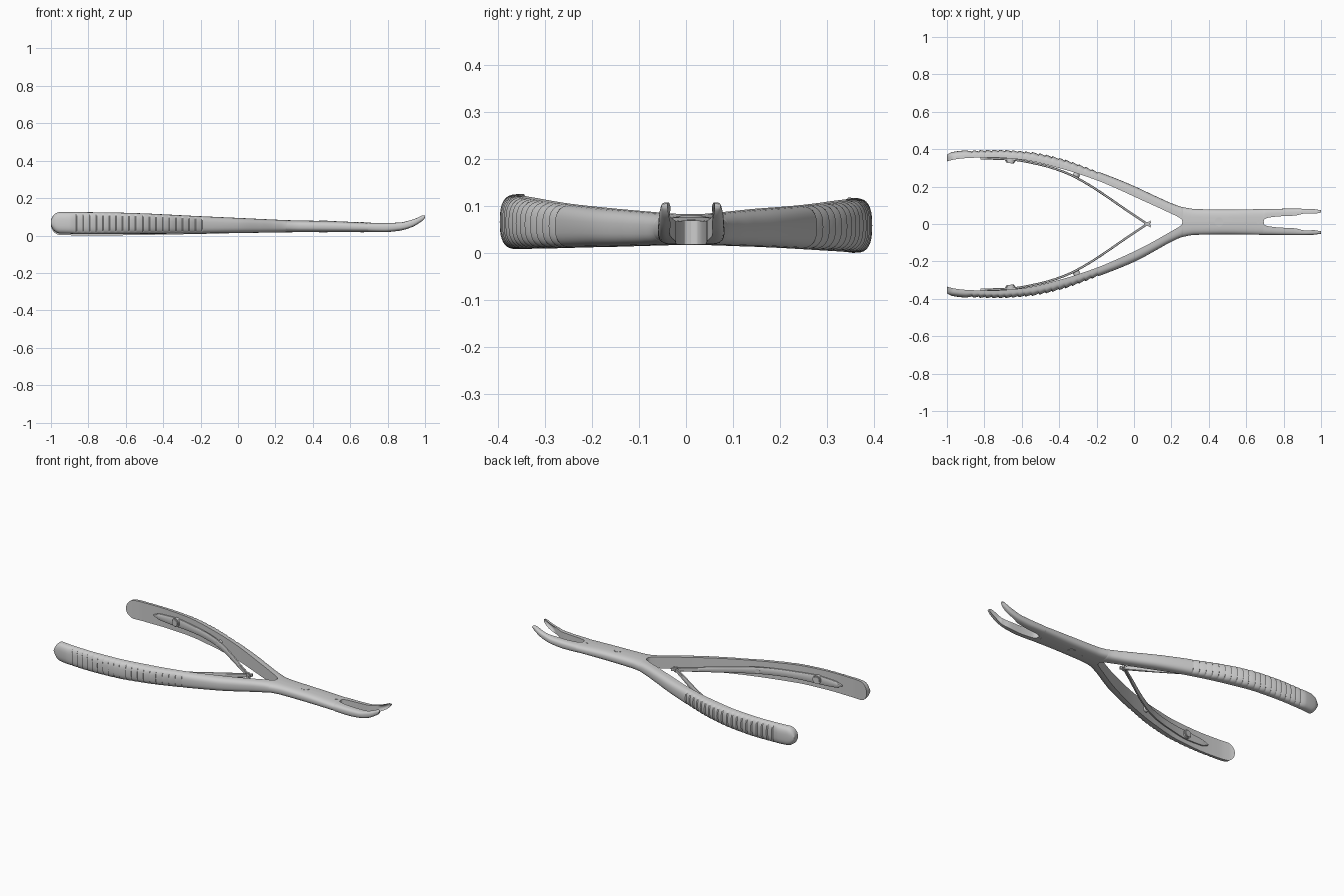
import bpy, bmesh, math
from mathutils import Matrix, Vector

if "Cube" in bpy.data.objects:
    bpy.data.objects.remove(bpy.data.objects["Cube"])


def curve(table):
    """Smooth monotone interpolation through (x, value) pairs."""
    xs, ys = zip(*table)
    d = [(ys[i + 1] - ys[i]) / (xs[i + 1] - xs[i]) for i in range(len(xs) - 1)]
    m = [d[0]]
    for a, b in zip(d, d[1:]):
        m.append(2 * a * b / (a + b) if a * b > 0 else 0)
    m.append(d[-1])

    def f(x):
        x = min(max(x, xs[0]), xs[-1])
        i = max(k for k in range(len(d)) if xs[k] <= x)
        h = xs[i + 1] - xs[i]
        t = (x - xs[i]) / h
        return ((2 * t**3 - 3 * t**2 + 1) * ys[i] + (t**3 - 2 * t**2 + t) * h * m[i]
                + (3 * t**2 - 2 * t**3) * ys[i + 1] + (t**3 - t**2) * h * m[i + 1])
    return f


def finish(name, bm, angle=40):
    bmesh.ops.recalc_face_normals(bm, faces=bm.faces)
    me = bpy.data.meshes.new(name)
    bm.to_mesh(me)
    bm.free()
    ob = bpy.data.objects.new(name, me)
    bpy.context.collection.objects.link(ob)
    bpy.ops.object.select_all(action='DESELECT')
    ob.select_set(True)
    bpy.context.view_layer.objects.active = ob
    bpy.ops.object.shade_smooth_by_angle(angle=math.radians(angle))
    return ob


def loft(name, rings, angle=40):
    bm = bmesh.new()
    loops = [[bm.verts.new(p) for p in r] for r in rings]
    n = len(loops[0])
    for a, b in zip(loops, loops[1:]):
        for i in range(n):
            bm.faces.new((a[i], a[(i + 1) % n], b[(i + 1) % n], b[i]))
    bm.faces.new(loops[0])
    bm.faces.new(loops[-1])
    return finish(name, bm, angle)


def disc(name, center, axis, radius, depth, bevel=0.003):
    bm = bmesh.new()
    rot = Vector((0, 0, 1)).rotation_difference(Vector(axis)).to_matrix().to_4x4()
    bmesh.ops.create_cone(bm, cap_ends=True, segments=28, radius1=radius, radius2=radius,
                          depth=depth, matrix=Matrix.Translation(center) @ rot)
    rims = [e for e in bm.edges if any(len(f.verts) > 4 for f in e.link_faces)]
    bmesh.ops.bevel(bm, geom=rims, offset=bevel, segments=2, affect='EDGES')
    return finish(name, bm)


# profile of one half: distance of outer and inner side from the middle, bottom and top heights
outer = curve([(-1, .372), (-.97, .385), (-.9, .393), (-.72, .397), (-.55, .385), (-.4, .354),
               (-.2, .283), (0, .203), (.12, .143), (.2, .103), (.26, .08), (.33, .069), (.5, .066),
               (.7, .069), (.85, .071), (.95, .069), (1, .063)])
inner = curve([(-1, .335), (-.97, .343), (-.9, .352), (-.78, .356), (-.6, .344), (-.4, .299),
               (-.2, .234), (0, .147), (.2, .047), (.245, .022), (.256, .012), (.259, -.001),
               (.693, -.001), (.696, .013), (.72, .023), (.78, .03), (.86, .034), (.92, .046),
               (.96, .044), (1, .05)])
bottom = curve([(-1, .008), (-.8, .004), (-.4, .007), (0, .013), (.4, .018), (.78, .018),
                (.86, .025), (.93, .045), (1, .087)])
top = curve([(-1, .122), (-.85, .121), (-.6, .118), (-.2, .102), (0, .094), (.3, .081), (.5, .077),
             (.78, .067), (.86, .069), (.93, .084), (1, .114)])


def shift(x):
    t = min(max(x / .3, 0), 1)
    return .011 * t * t * (3 - 2 * t)


def ridge(x):
    """Depth of the grip serrations."""
    if not -.9 < x < -.19:
        return 0
    return .008 * ((x + .9) / .0355 % 1) ** 1.5


def half_ring(x, s):
    a, b = inner(x), outer(x)
    zm, h = (bottom(x) + top(x)) / 2, (top(x) - bottom(x)) / 2
    if x < -.95:
        h *= math.sqrt(max(.01, 1 - ((-.95 - x) / .0505) ** 2))
    if x > .98:
        h *= math.sqrt(max(.1, 1 - ((x - .98) / .021) ** 2))
    zm -= s * .004 * min(max(-x, 0), .7) / .7
    scoop = .012 * max(0, 1 - ((x - .955) / .04) ** 2)
    pts = []
    for i in range(17):
        t = -math.pi / 2 + math.pi * i / 16
        c, sn = max(math.cos(t), 0) ** .6, math.sin(t)
        sn = math.copysign(abs(sn) ** .75, sn)
        pts.append((a + (b - a - ridge(x) * min(1, 1.2 * c)) * c, zm + h * sn))
    for k in (.7, .35, 0, -.35, -.7):
        pts.append((a + scoop * (1 - k * k), zm + h * k))
    return [(x, s * y + shift(x), z) for y, z in pts]


xs = sorted({round(-1 + i * .005, 4) for i in range(401)}
            | {-.999, -.9975, -.9925, .2565, .258, .259, .693, .694, .696, .6975, .9975})

# leaf spring path (x, distance from middle, width)
spring_y = curve([(-.82, .352), (-.66, .345), (-.5, .317), (-.38, .28), (-.28, .232), (.0, .047), (.09, -.013)])
spring_w = curve([(-.82, .008), (-.78, .036), (-.66, .05), (-.5, .042), (-.3, .04), (0, .026), (.09, .018)])


def spring_ring(x, s):
    slope = (spring_y(x + .002) - spring_y(x - .002)) / .004
    n = Vector((-slope, 1)).normalized() * .006
    w = spring_w(x) / 2
    pts = []
    for u, v in ((-1, -.8), (-.6, -1), (.6, -1), (1, -.8), (1, .8), (.6, 1), (-.6, 1), (-1, .8)):
        pts.append((x + n.x * u, s * (spring_y(x) + n.y * u), .06 + w * v))
    return pts


for side, s in (("left", 1), ("right", -1)):
    # handle, lock body and jaw in one piece
    loft(side + "_handle_and_jaw", [half_ring(x, s) for x in xs], 50)
    # leaf spring with its screw and the bump where it leaves the handle
    loft(side + "_spring", [spring_ring(-.82 + i * .01, s) for i in range(92)])
    disc(side + "_spring_screw", (-.66, s * .341, .063), (.12, s, 0), .026, .032, .006)
    disc(side + "_spring_stop", (-.31, s * .258, .058), (.5, s, 0), .018, .03, .004)

# hinge where the springs meet, and the lock pins in the body
disc("spring_hinge", (.069, 0, .06), (0, 0, 1), .012, .03)
for name, x, r in (("pivot_pin", .455, .024), ("guide_pin", .665, .01)):
    zm = (bottom(x) + top(x)) / 2
    disc(name, (x, .011, zm), (0, 0, 1), r, top(x) - bottom(x) + .003, .001)
